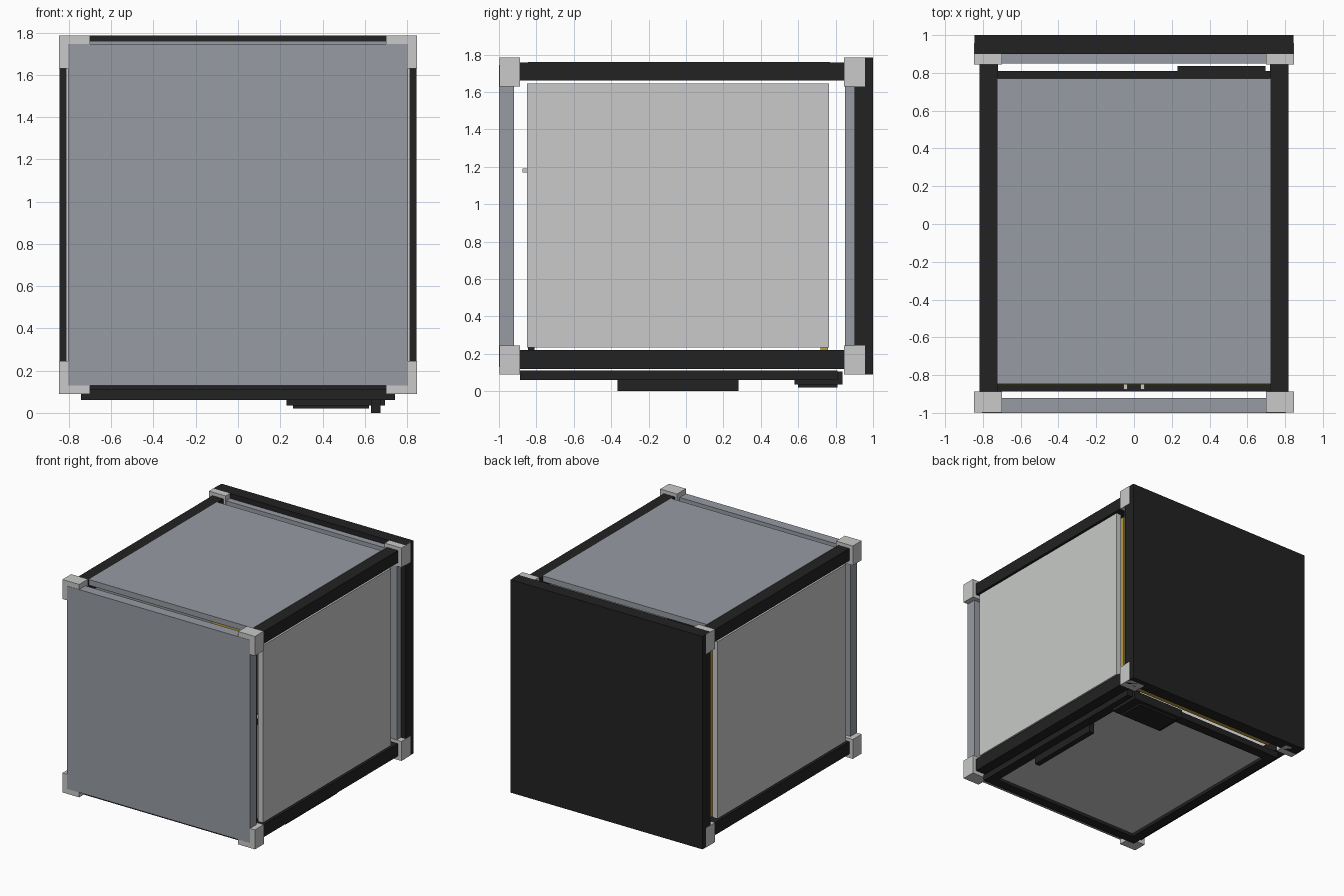
import bpy

if "Cube" in bpy.data.objects:
    bpy.data.objects.remove(bpy.data.objects["Cube"], do_unlink=True)


def material(name, rgb):
    m = bpy.data.materials.new(name)
    m.use_nodes = True
    color = (*rgb, 1)
    m.diffuse_color = color
    m.node_tree.nodes["Principled BSDF"].inputs["Base Color"].default_value = color
    return m


black = material("black plastic", (0.016, 0.016, 0.016))
grey = material("blue grey panel", (0.31, 0.33, 0.37))
light = material("light grey", (0.58, 0.59, 0.58))
yellow = material("yellow", (0.5, 0.33, 0.04))


def box(name, x, y, z, mat):
    """Box between the given (low, high) limits on each axis."""
    bpy.ops.mesh.primitive_cube_add(size=1, location=[sum(r) / 2 for r in (x, y, z)])
    ob = bpy.context.object
    ob.name = name
    ob.scale = [r[1] - r[0] for r in (x, y, z)]
    bpy.ops.object.transform_apply(location=False, rotation=False, scale=True)
    ob.data.materials.append(mat)
    return ob


def sided(s, lo, hi):
    return tuple(sorted((s * lo, s * hi)))


levels = {"bottom": (0.09, 0.245), "top": (1.63, 1.785)}
beams = {"bottom": (0.12, 0.22), "top": (1.66, 1.757)}

# Corner blocks, long beams and side panels, mirrored left and right
for s, side in ((1, "left"), (-1, "right")):
    for level in levels:
        for end, y in (("front", (-0.998, -0.887)), ("back", (0.845, 0.957))):
            box(f"{side}_{end}_{level}_corner", sided(s, 0.70, 0.848), y,
                levels[level], light)
        box(f"{side}_{level}_beam", sided(s, 0.72, 0.817), (-0.887, 0.845),
            beams[level], black)
    box(f"{side}_panel", sided(s, 0.77, 0.814), (-0.85, 0.765), (0.235, 1.645), light)

# Outer panels
box("front_panel", (-0.805, 0.805), (-1.0, -0.92), (0.13, 1.745), grey)
box("back_inner_panel", (-0.805, 0.805), (0.85, 0.91), (0.13, 1.745), grey)
box("back_panel", (-0.845, 0.845), (0.90, 1.0), (0.09, 1.785), black)
box("top_panel", (-0.723, 0.723), (-0.845, 0.77), (1.715, 1.76), grey)

# Inner walls seen through the gaps
box("inner_back_wall", (-0.74, 0.74), (0.72, 0.76), (0.2, 1.64), yellow)
box("inner_front_wall", (-0.74, 0.74), (-0.845, -0.81), (0.2, 1.64), black)
box("inner_front_band", (-0.74, 0.74), (-0.85, -0.845), (1.3, 1.42), yellow)
for s, side in ((1, "left"), (-1, "right")):
    box(f"{side}_handle_peg", sided(s, 0.035, 0.055), (-0.875, -0.845),
        (1.17, 1.19), light)

# Base frame with a recessed floor panel
base = (0.06, 0.11)
for s, side in ((1, "left"), (-1, "right")):
    box(f"{side}_base_rail", sided(s, 0.665, 0.743), (-0.887, 0.81), base, black)
box("front_base_rail", (-0.665, 0.665), (-0.887, -0.81), base, black)
box("back_base_rail", (-0.665, 0.665), (0.73, 0.81), base, black)
box("floor_panel", (-0.665, 0.665), (-0.81, 0.73), (0.085, 0.108), light)

# Parts mounted under the base
box("power_box", (0.23, 0.695), (0.58, 0.837), (0.035, 0.06), black)
box("power_box_back", (0.23, 0.695), (0.81, 0.837), (0.06, 0.105), black)
box("power_box_cover", (0.26, 0.62), (0.60, 0.81), (0.02, 0.035), black)
box("under_rail", (0.63, 0.675), (-0.365, 0.28), (0.0, 0.085), black)
